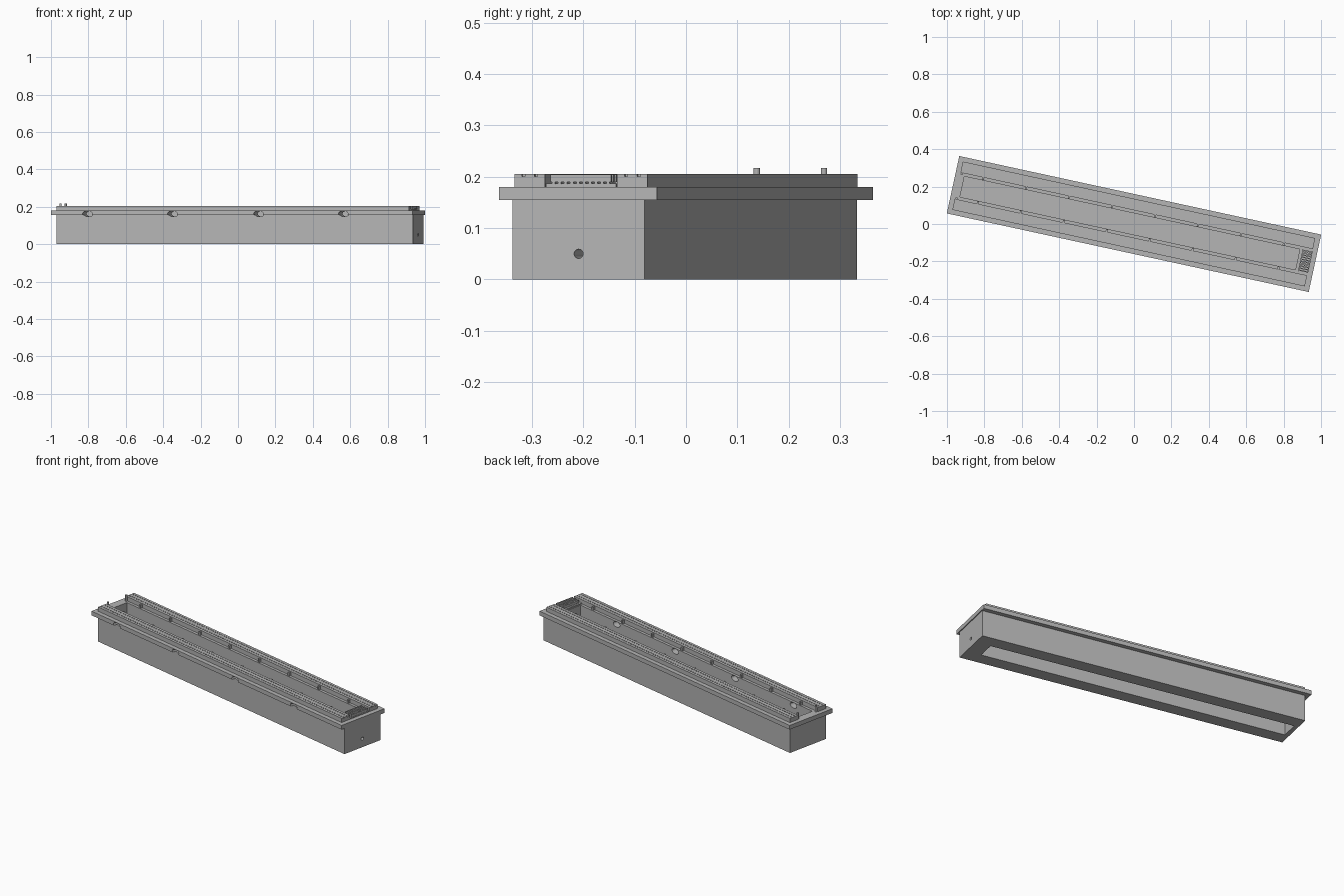
import bpy, bmesh, math
from mathutils import Matrix, Vector

if "Cube" in bpy.data.objects:
    bpy.data.objects.remove(bpy.data.objects["Cube"], do_unlink=True)

mat = bpy.data.materials.new("concrete_grey")
mat.use_nodes = True
grey = (0.46, 0.46, 0.46, 1)
mat.diffuse_color = grey
mat.node_tree.nodes["Principled BSDF"].inputs["Base Color"].default_value = grey
parts = []


def add_box(bm, x, y, z):
    """Box from (min, max) pairs."""
    size = [b - a for a, b in (x, y, z)]
    mid = Vector([(a + b) / 2 for a, b in (x, y, z)])
    bmesh.ops.create_cube(bm, size=1, matrix=Matrix.Translation(mid) @ Matrix.Diagonal((*size, 1)))


def finish(name, bm):
    mesh = bpy.data.meshes.new(name)
    bm.to_mesh(mesh)
    bm.free()
    obj = bpy.data.objects.new(name, mesh)
    bpy.context.collection.objects.link(obj)
    mesh.materials.append(mat)
    parts.append(obj)
    return obj


def boxes(name, *specs):
    bm = bmesh.new()
    for spec in specs:
        add_box(bm, *spec)
    return finish(name, bm)


def cylinder(name, centre, axis, radius, depth, flatten=1.0):
    bm = bmesh.new()
    turn = Matrix.Rotation(math.pi / 2, 4, axis) if axis else Matrix()
    bmesh.ops.create_cone(bm, cap_ends=True, segments=24, radius1=radius, radius2=radius, depth=depth,
                          matrix=Matrix.Translation(centre) @ Matrix.Diagonal((1, 1, flatten, 1)) @ turn)
    return finish(name, bm)


# Trough body and its projecting flange
body = boxes("trough_body", ((-.965, .985), (-.1315, .1315), (0, .17)))
flange = boxes("flange", ((-.99, .99), (-.157, .157), (.155, .18)))

# Cutters: upper channel, lower recess, side ports, end drain
cutters = [
    boxes("channel_cutter", ((-.94, .895), (-.056, .056), (.09, .3))),
    boxes("recess_cutter", ((-.94, .895), (-.054, .054), (-.1, .08))),
    cylinder("drain_cutter", (.95, 0, .05), 'Y', .009, .16),
]
for x in (-.79, -.325, .146, .61):
    cutters.append(cylinder("port_cutter", (x, -.11, .163), 'X', .026, .14, .6))

for target in (body, flange):
    for cutter in cutters:
        mod = target.modifiers.new("cut", 'BOOLEAN')
        mod.operation = 'DIFFERENCE'
        mod.object = cutter
        mod.solver = 'EXACT'
    depsgraph = bpy.context.evaluated_depsgraph_get()
    cut_mesh = bpy.data.meshes.new_from_object(target.evaluated_get(depsgraph))
    target.modifiers.clear()
    target.data = cut_mesh
for cutter in cutters:
    parts.remove(cutter)
    bpy.data.objects.remove(cutter, do_unlink=True)

# Raised strips with two rows of small slots, plus tabs and locating pins
INNER, OUTER, TOP = .072, .132, .205
SLOT_ROWS = (.09, .115)
HALF_SLOT = .003
for side, label in ((1, "back"), (-1, "front")):
    def span(a, b):
        return tuple(sorted((side * a, side * b)))

    bm = bmesh.new()
    ends = (-.965, .963)
    add_box(bm, ends, span(INNER, OUTER), (.178, .2))
    edges = [INNER]
    for row in SLOT_ROWS:
        edges += [row - HALF_SLOT, row + HALF_SLOT]
    edges.append(OUTER)
    for a, b in zip(edges[::2], edges[1::2]):
        add_box(bm, ends, span(a, b), (.2, TOP))
    count = 110
    step = (ends[1] - ends[0]) / count
    for row in SLOT_ROWS:
        for i in range(count):
            x = ends[0] + i * step
            add_box(bm, (x, x + step * .5), span(row - HALF_SLOT, row + HALF_SLOT), (.2, TOP))
    finish(label + "_slotted_strip", bm)

    tabs = []
    for i in range(8):
        x = -.84 + i * .235
        tabs.append(((x - .005, x + .005), span(.058, INNER + .002), (.178, .2)))
    boxes(label + "_tabs", *tabs)
    cylinder(label + "_pin", (-.957, side * .067, .198), None, .006, .038)

# End grate on the drain ledge
boxes("grate_ledge", ((.9, .963), (-.07, .07), (.178, .187)))
bars = [((.91, .965), (y - .003, y + .003), (.186, .202)) for y in [-.054 + i * .012 for i in range(10)]]
bars += [((x - .003, x + .003), (-.06, .06), (.19, .204)) for x in (.913, .938, .962)]
boxes("end_grate", *bars)

# Turn the whole assembly to its resting angle
for obj in parts:
    obj.rotation_euler.z = math.radians(-12.25)
